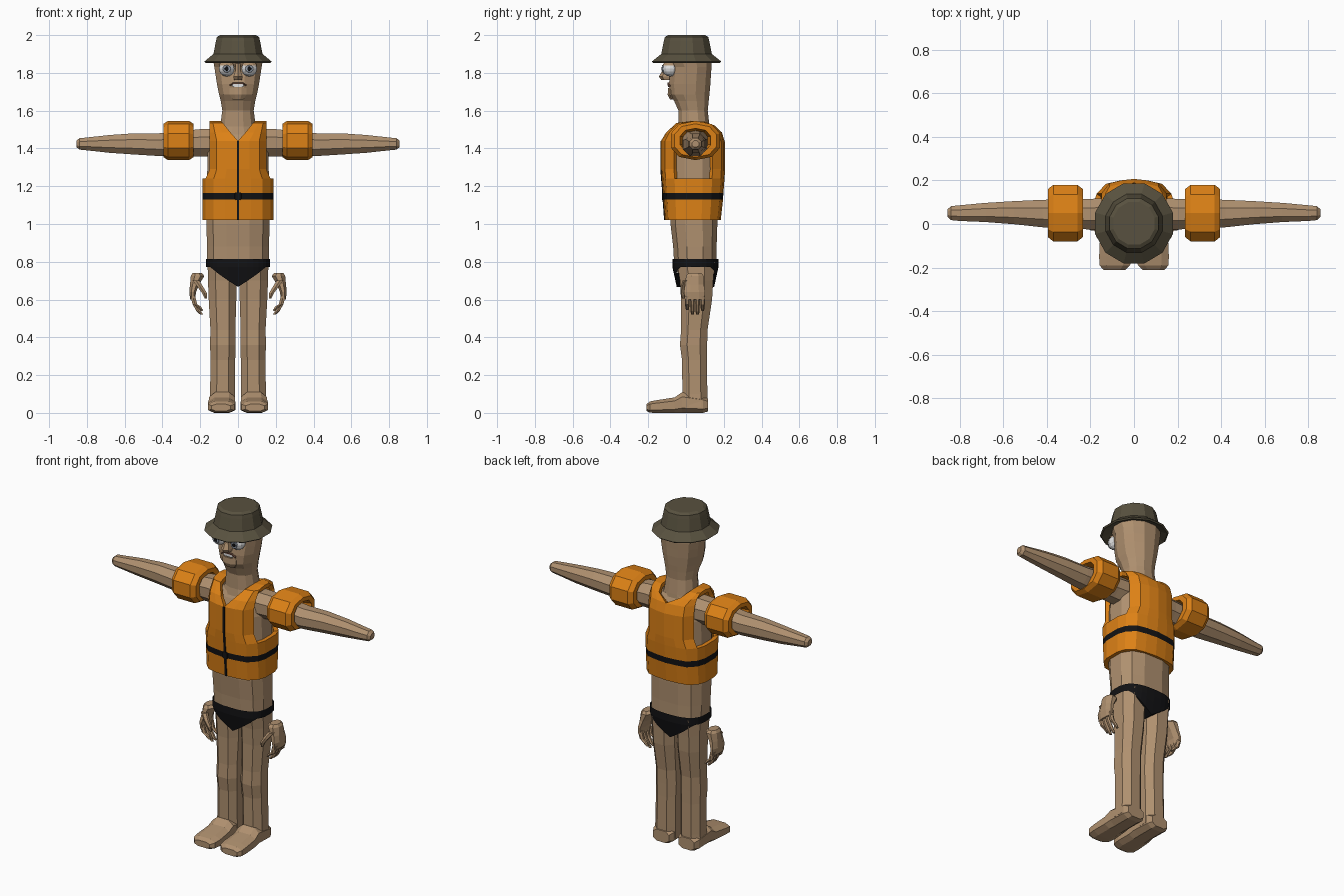
import bpy, bmesh, math


def material(name, rgb):
    m = bpy.data.materials.new(name)
    m.diffuse_color = (*rgb, 1)
    return m


SKIN = material("skin", (0.43, 0.28, 0.16))
ORANGE = material("orange fabric", (0.72, 0.22, 0.008))
BLACK = material("black fabric", (0.006, 0.006, 0.007))
OLIVE = material("olive cloth", (0.098, 0.083, 0.05))
WHITE = material("white", (0.75, 0.75, 0.75))
GREY = material("grey iris", (0.3, 0.34, 0.4))
LIP = material("dark lip", (0.13, 0.06, 0.04))
SIDES = (("right", 1), ("left", -1))


def finish(bm, name, *mats):
    bmesh.ops.remove_doubles(bm, verts=bm.verts, dist=0.0008)
    bmesh.ops.recalc_face_normals(bm, faces=bm.faces)
    me = bpy.data.meshes.new(name)
    bm.to_mesh(me)
    bm.free()
    for m in mats:
        me.materials.append(m)
    ob = bpy.data.objects.new(name, me)
    bpy.context.collection.objects.link(ob)
    return ob


def outline(n, p):
    """Unit superellipse with flats facing the axes."""
    pts = []
    for i in range(n):
        a = 2 * math.pi * (i + 0.5) / n
        c, s = math.cos(a), math.sin(a)
        pts.append((math.copysign(abs(c) ** p, c), math.copysign(abs(s) ** p, s)))
    mx = max(abs(u) for u, v in pts)
    my = max(abs(v) for u, v in pts)
    return [(u / mx, v / my) for u, v in pts]


def loft(name, mat, secs, axis="Z", n=8, p=1.0, caps=True, sx=1):
    """Sections are (x, y, z, half width, half height) across the axis."""
    bm = bmesh.new()
    rings = []
    for x, y, z, a, b in secs:
        ring = []
        for u, v in outline(n, p):
            d = {"X": (0, a * u, b * v), "Y": (a * u, 0, b * v), "Z": (a * u, b * v, 0)}[axis]
            ring.append(bm.verts.new((sx * (x + d[0]), y + d[1], z + d[2])))
        rings.append(ring)
    for r, q in zip(rings, rings[1:]):
        for i in range(n):
            j = (i + 1) % n
            bm.faces.new((r[i], r[j], q[j], q[i]))
    if caps:
        bm.faces.new(rings[0])
        bm.faces.new(rings[-1])
    return finish(bm, name, mat)


def ball(name, mat, loc, r, sx=1, keep=-9.0):
    bm = bmesh.new()
    bmesh.ops.create_uvsphere(bm, u_segments=12, v_segments=8, radius=r)
    low = [f for f in bm.faces if f.calc_center_median().z < keep]
    bmesh.ops.delete(bm, geom=low, context="FACES")
    bmesh.ops.translate(bm, verts=bm.verts, vec=(sx * loc[0], loc[1], loc[2]))
    return finish(bm, name, mat)


# Body
loft("torso", SKIN, [(0, .055, .72, .145, .09), (0, .05, .78, .163, .112), (0, .047, .88, .165, .115),
                     (0, .042, 1.0, .166, .124), (0, .04, 1.2, .165, .128), (0, .04, 1.38, .16, .125),
                     (0, .045, 1.46, .15, .1), (0, .045, 1.505, .11, .075)], n=12, p=.75)

# Head: neck, jaw and skull, given as front and back depths
head = [(1.46, .12, -.05, .13), (1.515, .095, -.04, .125), (1.6, .083, -.04, .115), (1.65, .091, -.062, .12),
        (1.685, .1, -.086, .124), (1.74, .111, -.09, .129), (1.79, .119, -.085, .132), (1.83, .125, -.082, .135),
        (1.86, .13, -.1, .136), (1.93, .118, -.1, .12)]
loft("head", SKIN, [(0, (f + b) / 2, z, w, (b - f) / 2) for z, w, f, b in head], n=12, p=.9)
loft("nose", SKIN, [(0, -.085, 1.85, .012, .02), (0, -.098, 1.815, .013, .026), (0, -.107, 1.78, .025, .037),
                    (0, -.1, 1.762, .02, .03)], n=6)
for s, sx in SIDES:
    ball(s + "_eye", WHITE, (.06, -.085, 1.822), .041, sx)
    ball(s + "_eyelid", SKIN, (.06, -.083, 1.823), .045, sx, .016)
    loft(s + "_iris", GREY, [(.06, -.118, 1.822, .021, .021), (.06, -.1265, 1.822, .019, .019)], "Y", 10, sx=sx)
    loft(s + "_pupil", BLACK, [(.06, -.126, 1.822, .011, .011), (.06, -.129, 1.822, .01, .01)], "Y", 8, sx=sx)
loft("upper_lip", LIP, [(-.046, -.084, 1.732, .012, .004), (-.025, -.09, 1.745, .008, .005),
                        (.025, -.09, 1.745, .008, .005), (.046, -.084, 1.732, .012, .004)], "X", 6)
loft("teeth", WHITE, [(0, -.087, 1.734, .032, .009), (0, -.095, 1.734, .03, .008)], "Y", 8, .6)
loft("chin", SKIN, [(0, -.07, 1.66, .03, .015), (0, -.075, 1.685, .045, .022), (0, -.075, 1.72, .045, .02)], n=8)

# Bucket hat
hat = [(1.875, .122), (1.853, .176), (1.86, .184), (1.9, .134), (1.97, .12), (1.99, .115), (2.0, .098)]
loft("bucket_hat", OLIVE, [(0, .003, z, r * .97, r) for z, r in hat], n=12)

for s, sx in SIDES:
    # Arms and inflatable armbands
    loft(s + "_arm", SKIN, [(.12, .045, 1.43, .075, .075), (.2, .045, 1.43, .07, .072), (.42, .048, 1.42, .063, .06),
                            (.55, .052, 1.424, .053, .056), (.68, .053, 1.424, .044, .047),
                            (.8, .05, 1.424, .036, .034), (.84, .05, 1.424, .032, .03),
                            (.855, .05, 1.424, .018, .017)], "X", 8, sx=sx)
    band = [(.235, .6), (.235, .85), (.26, 1), (.37, 1), (.395, .85), (.395, .62), (.315, .5), (.235, .6)]
    loft(s + "_armband", ORANGE, [(x, .05, 1.442, .13 * k, .104 * k) for x, k in band], "X", 10, .85, False, sx)
    # Legs and feet
    loft(s + "_leg", SKIN, [(.083, .052, .8, .078, .1), (.083, .056, .7, .076, .088), (.082, .056, .6, .073, .082),
                            (.08, .044, .44, .066, .07), (.08, .04, .36, .068, .072), (.08, .045, .28, .065, .066),
                            (.082, .047, .1, .066, .066), (.084, .047, .03, .068, .066)], n=8, p=.85, sx=sx)
    loft(s + "_foot", SKIN, [(.084, .117, .042, .052, .034), (.084, .09, .045, .066, .045), (.084, -.02, .055, .068, .055),
                             (.086, -.06, .041, .07, .041), (.086, -.15, .034, .074, .034),
                             (.088, -.19, .031, .07, .03), (.09, -.21, .028, .05, .018)], "Y", 8, .7, sx=sx)
    # Loose hands hanging beside the hips
    loft(s + "_palm", SKIN, [(.216, .047, .74, .024, .035), (.214, .047, .725, .036, .047), (.23, .045, .68, .024, .05),
                             (.24, .045, .64, .018, .056), (.24, .047, .6, .013, .053)], n=8, sx=sx)
    for i, tip in enumerate((.545, .522, .52, .54)):
        y = .007 + i * .027
        loft(f"{s}_finger_{i + 1}", SKIN, [(.24, y, .62, .013, .013), (.228, y, .575, .012, .012),
                                           (.208, y, tip + .018, .012, .011), (.193, y, tip, .007, .007)], n=6, sx=sx)
    loft(s + "_thumb", SKIN, [(.222, 0, .7, .018, .018), (.198, -.014, .665, .015, .015),
                              (.178, -.018, .635, .013, .012), (.17, -.014, .605, .006, .007)], n=6, sx=sx)

# Swim briefs: waistband running into a V at front and back
bm = bmesh.new()
N = 32
rows = []
for k in range(5):
    row = []
    for i in range(N):
        a = 2 * math.pi * i / N
        c, sn = math.cos(a), math.sin(a)
        ux = math.copysign(abs(c) ** .75, c) if abs(c) > 1e-6 else 0
        uy = math.copysign(abs(sn) ** .75, sn) if abs(sn) > 1e-6 else 0
        drop = .105 * max(0, 1 - abs(ux) / .84) ** .85 * max(0, k - 1) / 3
        z = .815 if k == 0 else .772 - drop
        row.append(bm.verts.new((.17 * ux, .05 + (.122 - .22 * drop) * uy, z)))
    rows.append(row)
for r, q in zip(rows, rows[1:]):
    for i in range(N):
        j = (i + 1) % N
        bm.faces.new((r[i], r[j], q[j], q[i]))
low = rows[-1]
for i in range(N // 2 + 5, N - 5):
    bm.faces.new((low[i], low[i + 1], low[-(i + 1) % N], low[-i % N]))
finish(bm, "swim_briefs", BLACK)

# Life vest: sheet over the shoulder as (y, z, inner x), front hem to back hem
path = [(-.112, 1.02, 0), (-.12, 1.13, 0), (-.122, 1.165, 0), (-.128, 1.24, 0), (-.132, 1.29, 0), (-.132, 1.44, 0),
        (-.105, 1.485, .04), (-.05, 1.535, .08), (.03, 1.545, .092), (.1, 1.542, .09), (.155, 1.52, .07),
        (.19, 1.485, .0), (.207, 1.43, 0), (.207, 1.29, 0), (.204, 1.24, 0), (.198, 1.165, 0),
        (.196, 1.13, 0), (.184, 1.02, 0)]
bm = bmesh.new()
for sx in (1, -1):
    grid = []
    for y, z, xin in path:
        out = .172 if z < 1.25 else .15
        cols = [(0, 0), (.4, .04), (.75, .12), (1, .4)]
        grid.append([bm.verts.new((sx * (xin + (out - xin) * t), y + (.04 - y) * k, z)) for t, k in cols])
    for r, q in zip(grid, grid[1:]):
        for i in range(3):
            bm.faces.new((r[i], r[i + 1], q[i + 1], q[i]))
    # Side panel below the armhole
    side = []
    for k in range(4):
        f, b = grid[k][3], grid[-1 - k][3]
        mids = [bm.verts.new((sx * .187, f.co.y + (b.co.y - f.co.y) * t, f.co.z)) for t in (.25, .75)]
        side.append([f, *mids, b])
    for r, q in zip(side, side[1:]):
        for i in range(3):
            bm.faces.new((r[i], r[i + 1], q[i + 1], q[i]))
for f in bm.faces:
    f.material_index = int(1.13 < f.calc_center_median().z < 1.165)
vest = finish(bm, "life_vest", ORANGE, BLACK)
sol = vest.modifiers.new("thickness", "SOLIDIFY")
sol.thickness = .026
sol.offset = -1

# Zip strip down the front of the vest, with a buckle on the belt
loft("vest_zip", BLACK, [(0, y, z, .006, .004) for y, z, xin in path[:6]], n=4, p=.5)
loft("belt_buckle", BLACK, [(0, -.121, 1.147, .018, .021), (0, -.126, 1.147, .016, .019)], "Y", 8, .5)
